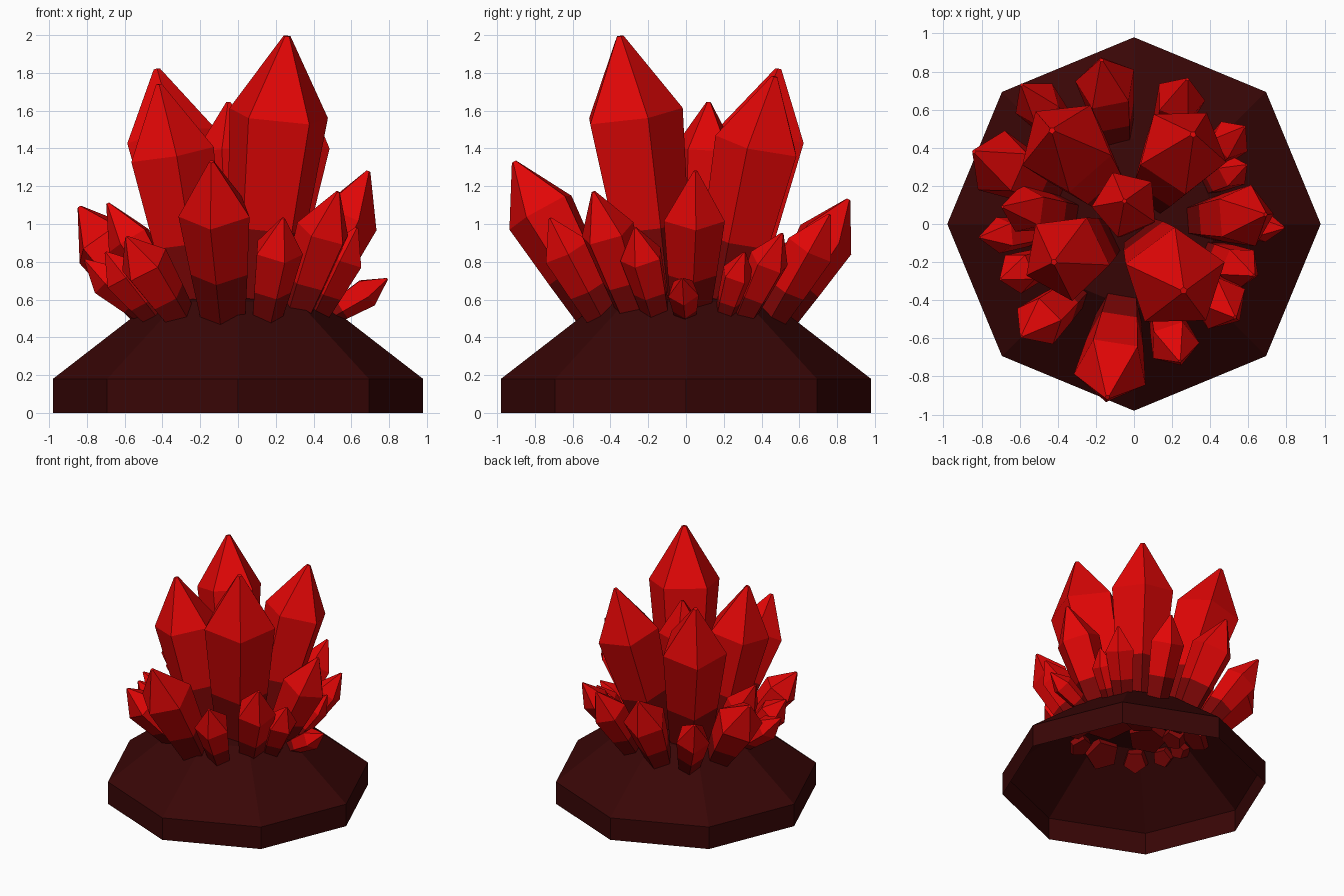
import bpy, bmesh, math
from mathutils import Vector

if "Cube" in bpy.data.objects:
    bpy.data.objects.remove(bpy.data.objects["Cube"])


def material(name, rgb):
    m = bpy.data.materials.new(name)
    m.diffuse_color = (*rgb, 1)
    m.use_nodes = True
    m.node_tree.nodes["Principled BSDF"].inputs["Base Color"].default_value = m.diffuse_color
    return m


ROCK = material("dark maroon rock", (0.040, 0.0018, 0.0018))
BRIGHT = material("bright red crystal", (0.75, 0.0018, 0.0018))
DEEP = material("deep red crystal root", (0.22, 0.0018, 0.0018))


def finish(bm, name, mats):
    bmesh.ops.recalc_face_normals(bm, faces=bm.faces[:])
    me = bpy.data.meshes.new(name)
    bm.to_mesh(me)
    bm.free()
    for m in mats:
        me.materials.append(m)
    ob = bpy.data.objects.new(name, me)
    bpy.context.collection.objects.link(ob)
    return ob


def bridge(bm, a, b, mat=0):
    n = len(a)
    for i in range(n):
        bm.faces.new((a[i], a[(i + 1) % n], b[(i + 1) % n], b[i])).material_index = mat


# Rock base: hollow octagonal mound, open underneath
bm = bmesh.new()
rings = []
for r, z in ((0.98, 0), (0.98, 0.18), (0.45, 0.59)):
    rings.append([bm.verts.new((r * math.cos(i * math.pi / 4),
                                r * math.sin(i * math.pi / 4), z)) for i in range(8)])
for a, b in zip(rings, rings[1:]):
    bridge(bm, a, b)
apex = bm.verts.new((0, 0, 0.64))
for i in range(8):
    bm.faces.new((rings[-1][i], rings[-1][(i + 1) % 8], apex))
finish(bm, "rock_base", [ROCK])


# Crystal: five-sided, flaring from root to shoulder, then pointed
def crystal(name, root, tip, radius, shoulder=0.70):
    root, tip = Vector(root), Vector(tip)
    axis = (tip - root).normalized()
    out = Vector((tip.x, tip.y, 0))
    u = (out - axis * out.dot(axis)).normalized()   # one edge faces outward
    v = axis.cross(u)
    bm = bmesh.new()
    rings = []
    for t, k in ((0.05, 0.62), (0.34, 0.80), (shoulder, 1.0), (1, 0.07)):
        c = root.lerp(tip, t)
        rings.append([bm.verts.new(c + radius * k * (u * math.cos(i * math.tau / 5)
                                                     + v * math.sin(i * math.tau / 5)))
                      for i in range(5)])
    for j in range(3):
        bridge(bm, rings[j], rings[j + 1], 1 if j == 0 else 0)
    bm.faces.new(rings[0]).material_index = 1
    bm.faces.new(rings[-1])
    finish(bm, name, [BRIGHT, DEEP])


# Tall central crystals
crystal("tall_crystal_front_right", (0.10, -0.13, 0.47), (0.26, -0.35, 1.995), 0.275, 0.725)
crystal("tall_crystal_back_left", (-0.17, 0.20, 0.47), (-0.43, 0.49, 1.82), 0.25, 0.725)
crystal("tall_crystal_front_left", (-0.20, -0.10, 0.47), (-0.42, -0.20, 1.74), 0.235, 0.71)
crystal("tall_crystal_back_right", (0.11, 0.18, 0.47), (0.31, 0.47, 1.78), 0.24, 0.725)
crystal("tall_crystal_centre", (-0.02, 0.05, 0.47), (-0.05, 0.12, 1.645), 0.18, 0.78)

# Medium crystals leaning outward
crystal("medium_crystal_front", (-0.07, -0.42, 0.46), (-0.14, -0.91, 1.33), 0.20)
crystal("medium_crystal_right", (0.32, 0.02, 0.47), (0.69, 0.05, 1.28), 0.17)
crystal("medium_crystal_front_right", (0.28, -0.25, 0.46), (0.53, -0.49, 1.17), 0.15)
crystal("medium_crystal_left", (-0.40, 0.17, 0.46), (-0.84, 0.38, 1.09), 0.18)
crystal("medium_crystal_inner_left", (-0.30, 0.05, 0.47), (-0.69, 0.09, 1.11), 0.13)
crystal("medium_crystal_back", (-0.09, 0.45, 0.45), (-0.17, 0.86, 1.13), 0.165)
crystal("medium_crystal_front_left", (-0.28, -0.33, 0.46), (-0.59, -0.59, 0.93), 0.14)

# Small crystals around the rim of the cluster
small = [
    ((0.14, -0.42, 0.46), (0.24, -0.72, 1.03), 0.135),
    ((0.38, -0.14, 0.47), (0.63, -0.27, 0.98), 0.12),
    ((0.42, 0.00, 0.48), (0.79, -0.02, 0.71), 0.085),
    ((-0.42, -0.03, 0.48), (-0.81, -0.07, 0.81), 0.10),
    ((-0.40, -0.17, 0.47), (-0.70, -0.29, 0.85), 0.115),
    ((0.15, 0.42, 0.45), (0.28, 0.76, 1.05), 0.135),
    ((-0.31, 0.41, 0.45), (-0.59, 0.73, 1.00), 0.13),
    ((0.33, 0.28, 0.46), (0.58, 0.51, 0.95), 0.11),
    ((0.36, 0.19, 0.47), (0.59, 0.31, 0.85), 0.09),
]
for i, (root, tip, radius) in enumerate(small):
    crystal("small_crystal_%d" % (i + 1), root, tip, radius)
